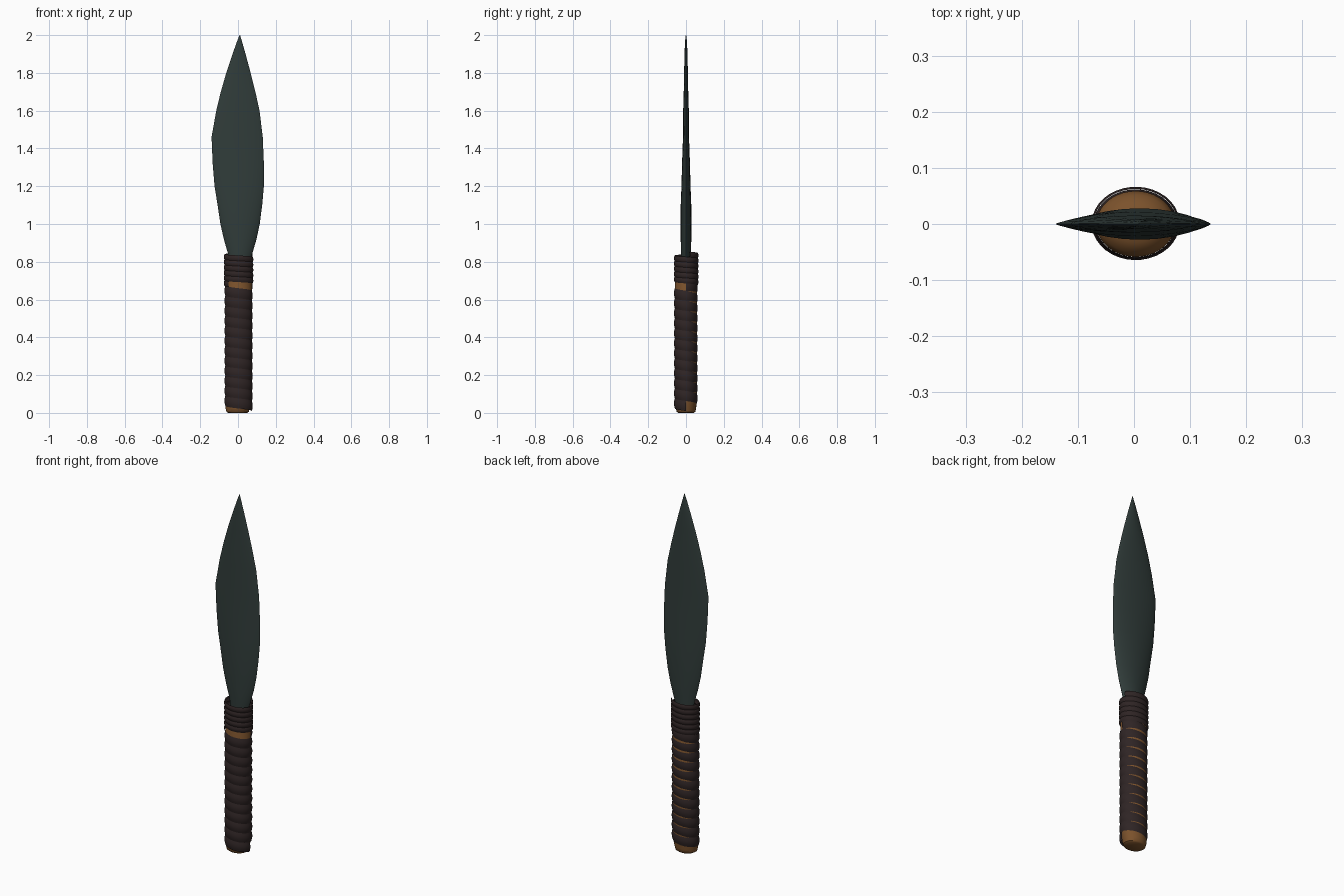
import bpy, bmesh, math
from math import sin, cos, pi, tau

cube = bpy.data.objects.get("Cube")
if cube:
    bpy.data.objects.remove(cube, do_unlink=True)


def material(name, rgb):
    m = bpy.data.materials.new(name)
    m.use_nodes = True
    m.diffuse_color = (*rgb, 1)
    bsdf = next(n for n in m.node_tree.nodes if n.type == 'BSDF_PRINCIPLED')
    bsdf.inputs["Base Color"].default_value = (*rgb, 1)
    bsdf.inputs["Roughness"].default_value = 0.8
    return m


STONE = material("dark green stone", (0.030, 0.045, 0.042))
LEATHER = material("dark brown leather", (0.028, 0.018, 0.018))
WOOD = material("brown wood", (0.20, 0.085, 0.025))


def loft(name, rings, mat, closed=True, caps=True, angle=40):
    """Skin a list of point rings into one smooth-shaded object."""
    bm = bmesh.new()
    rows = [[bm.verts.new(p) for p in ring] for ring in rings]
    n = len(rows[0])
    for a, b in zip(rows, rows[1:]):
        for i in range(n if closed else n - 1):
            j = (i + 1) % n
            bm.faces.new((a[i], a[j], b[j], b[i]))
    if caps:
        bm.faces.new(rows[0][::-1])
        bm.faces.new(rows[-1])
        bmesh.ops.recalc_face_normals(bm, faces=bm.faces)
    mesh = bpy.data.meshes.new(name)
    bm.to_mesh(mesh)
    bm.free()
    mesh.materials.append(mat)
    obj = bpy.data.objects.new(name, mesh)
    bpy.context.collection.objects.link(obj)
    bpy.ops.object.select_all(action='DESELECT')
    obj.select_set(True)
    bpy.context.view_layer.objects.active = obj
    bpy.ops.object.shade_smooth_by_angle(angle=math.radians(angle))
    return obj


def ellipse(rx, ry, z, cx=0.003, n=40):
    return [(cx + rx * cos(tau * i / n), ry * sin(tau * i / n), z) for i in range(n)]


# Wooden grip core: rounded at both ends
core = [(0.050, 0.0), (0.059, 0.006), (0.064, 0.025), (0.069, 0.08),
        (0.070, 0.77), (0.062, 0.79), (0.040, 0.805), (0.015, 0.81)]
loft("grip_core", [ellipse(r, r * 0.84, z, -0.002 if z < 0.05 else 0.003)
                   for r, z in core], WOOD)


# Leather strips wound down the grip, each turn slightly bulged
def wrap(name, rx, ry, cx, cy, top, width, pitch, turns, start, bulge):
    steps, across = 36, 5
    rings = []
    for s in range(int(turns * steps) + 1):
        a = start + tau * s / steps
        z = top - pitch * s / steps
        ring = []
        for k in range(across + 1):
            t = k / across
            d = bulge * (sin(pi * t) - 0.5)
            ring.append((cx + (rx + d) * cos(a), cy + (ry + d) * sin(a), z - width * t))
        rings.append(ring)
    return loft(name, rings, LEATHER, closed=False, caps=False, angle=30)


wrap("grip_wrap", 0.0725, 0.0605, 0.003, -0.001, 0.70, 0.054, 0.053, 12, 0.0, 0.005)
wrap("collar_wrap", 0.0765, 0.0635, 0.003, 0.001, 0.853, 0.029, 0.028, 5.6, 0.3, 0.004)

# Leaf-shaped blade: height, left edge, right edge, half thickness
sections = [(0.78, -0.045, 0.055, 0.024), (0.84, -0.052, 0.075, 0.027),
            (0.92, -0.075, 0.098, 0.028), (1.0, -0.093, 0.115, 0.028),
            (1.1, -0.108, 0.128, 0.028), (1.2, -0.124, 0.137, 0.024),
            (1.32, -0.134, 0.137, 0.021), (1.46, -0.140, 0.131, 0.016),
            (1.6, -0.115, 0.114, 0.015), (1.7, -0.091, 0.092, 0.012),
            (1.8, -0.062, 0.067, 0.010), (1.9, -0.029, 0.040, 0.008),
            (1.97, -0.004, 0.020, 0.005), (2.0, 0.008, 0.011, 0.001)]


def blade_ring(z, x0, x1, thick, n=24):
    mid, half = (x0 + x1) / 2, (x1 - x0) / 2
    ring = []
    for i in range(n):
        a = tau * i / n
        s = sin(a)
        ring.append((mid + half * cos(a), thick * s * abs(s) ** 0.5, z))
    return ring


loft("blade", [blade_ring(*s) for s in sections], STONE, angle=50)
